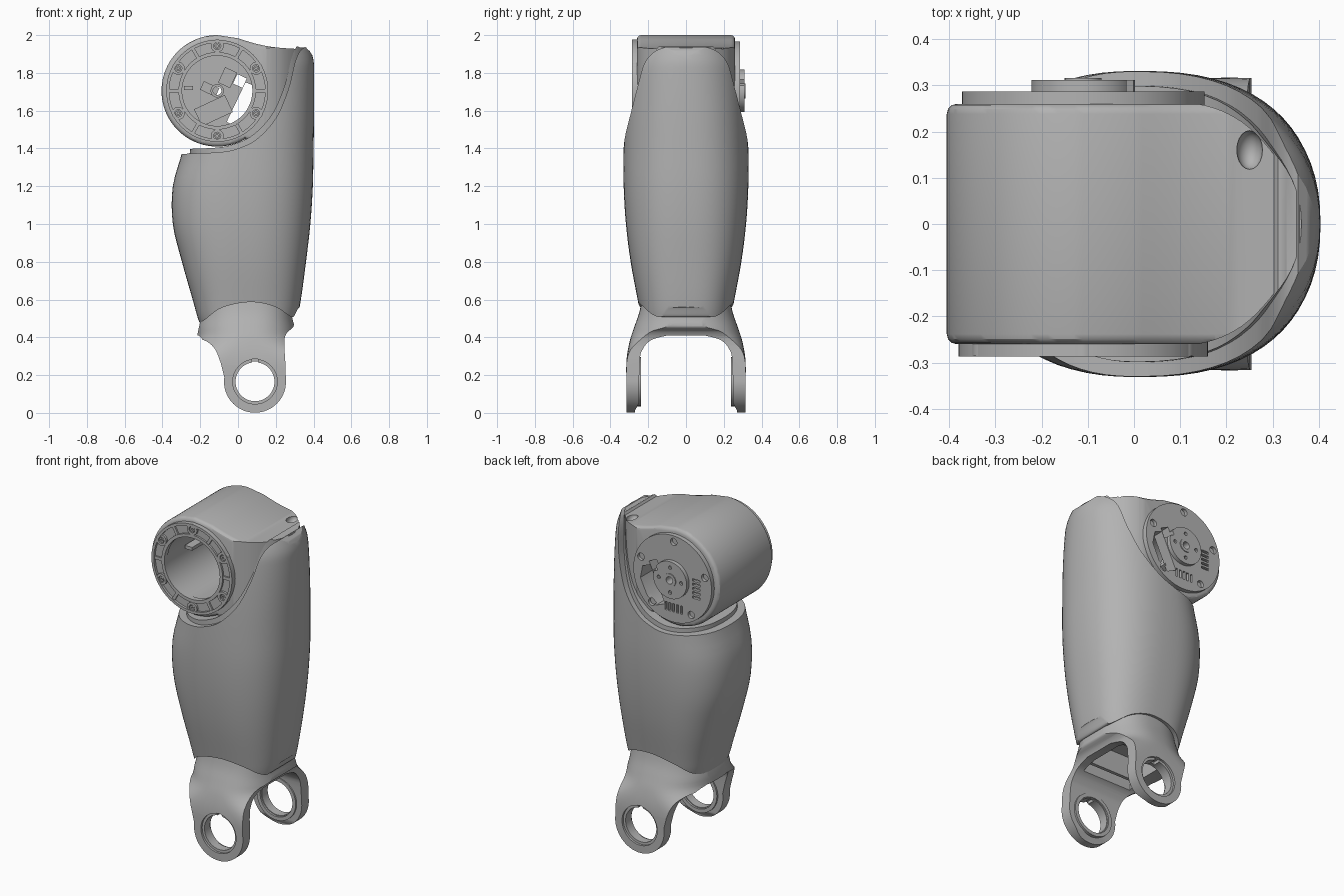
import bpy, bmesh
from math import cos, sin, pi, radians
from mathutils import Matrix, Vector

if "Cube" in bpy.data.objects:
    bpy.data.objects.remove(bpy.data.objects["Cube"])

GREY = (0.45, 0.45, 0.45, 1)
metal = bpy.data.materials.new("satin grey")
metal.use_nodes = True
metal.diffuse_color = GREY
metal.node_tree.nodes["Principled BSDF"].inputs["Base Color"].default_value = GREY

HX, HZ = -0.11, 1.705     # hip axis
KX, KZ = 0.09, 0.165      # knee axis


def finish(name, bm):
    bmesh.ops.recalc_face_normals(bm, faces=bm.faces)
    mesh = bpy.data.meshes.new(name)
    bm.to_mesh(mesh)
    bm.free()
    mesh.materials.append(metal)
    ob = bpy.data.objects.new(name, mesh)
    bpy.context.collection.objects.link(ob)
    return ob


def smooth(pts, k=5):
    """Catmull-Rom through tuples of any length."""
    out = []
    for i in range(len(pts) - 1):
        quad = [pts[max(i - 1, 0)], pts[i], pts[i + 1], pts[min(i + 2, len(pts) - 1)]]
        for s in range(k):
            t = s / k
            out.append(tuple(b + t * (c - a) / 2 + t * t * (a - 2.5 * b + 2 * c - d / 2)
                             + t ** 3 * (1.5 * (b - c) + (d - a) / 2)
                             for a, b, c, d in zip(*quad)))
    return out + [pts[-1]]


def arc(cx, cz, r, start=0, end=360, n=48):
    steps = n if end - start == 360 else n + 1
    angles = [radians(start + (end - start) * i / n) for i in range(steps)]
    return [(cx + r * cos(a), cz + r * sin(a)) for a in angles]


def prism(name, pts, axis, lo, hi, bevel=0):
    place = {"x": lambda a, b: (lo, a, b), "y": lambda a, b: (a, lo, b),
             "z": lambda a, b: (a, b, lo)}[axis]
    bm = bmesh.new()
    face = bm.faces.new([bm.verts.new(place(*p)) for p in pts])
    new = bmesh.ops.extrude_face_region(bm, geom=[face])["geom"]
    shift = Vector([hi - lo if axis == c else 0 for c in "xyz"])
    bmesh.ops.translate(bm, vec=shift, verts=[v for v in new if isinstance(v, bmesh.types.BMVert)])
    if bevel:
        caps = {e for f in bm.faces if len(f.verts) > 4 for e in f.edges}
        bmesh.ops.bevel(bm, geom=list(caps), offset=bevel, segments=3, profile=0.5, affect="EDGES")
    return finish(name, bm)


def loft(name, cx, sections, n=72):
    """Superellipse sections: z, left x, right x, half depth, exponent; widest at cx."""
    bm = bmesh.new()
    rings = []
    for z, x0, x1, hy, e in smooth(sections, 4):
        ring = []
        for i in range(n):
            c, s = cos(2 * pi * i / n), sin(2 * pi * i / n)
            px, py = [abs(v) ** (2 / e) * (1 if v > 0 else -1) for v in (c, s)]
            ring.append(bm.verts.new((cx + px * (x1 - cx if px > 0 else cx - x0), hy * py, z)))
        rings.append(ring)
    for a, b in zip(rings, rings[1:]):
        for i in range(n):
            j = (i + 1) % n
            bm.faces.new((a[i], a[j], b[j], b[i]))
    bm.faces.new(rings[0])
    bm.faces.new(rings[-1])
    return finish(name, bm)


def cut(ob, tool, op="DIFFERENCE"):
    mod = ob.modifiers.new("cut", "BOOLEAN")
    mod.operation, mod.object, mod.solver = op, tool, "EXACT"
    bpy.context.view_layer.objects.active = ob
    bpy.ops.object.modifier_apply(modifier=mod.name)
    bpy.data.objects.remove(tool)
    return ob


def disc(name, r, y0, y1, cx=HX, cz=HZ, hole=0, n=64):
    ob = prism(name, arc(cx, cz, r, n=n), "y", y0, y1)
    if hole:
        cut(ob, prism("cutter", arc(cx, cz, hole, n=n), "y", y0 - 0.1, y1 + 0.1))
    return ob


def slab(name, cx, cz, w, h, y0, y1, turn=0):
    t = radians(turn)
    pts = [(cx + a * w / 2 * cos(t) - b * h / 2 * sin(t), cz + a * w / 2 * sin(t) + b * h / 2 * cos(t))
           for a, b in ((-1, -1), (1, -1), (1, 1), (-1, 1))]
    return prism(name, pts, "y", y0, y1)


# Thigh shell, trimmed by the hip scoop and the arched lower edge
shell = loft("thigh_shell", 0.01, [
    (0.40, -0.175, 0.28, 0.21, 2.8), (0.50, -0.212, 0.312, 0.236, 2.8),
    (0.60, -0.24, 0.333, 0.256, 2.7), (0.80, -0.297, 0.36, 0.293, 2.6),
    (1.00, -0.345, 0.383, 0.318, 2.5), (1.20, -0.345, 0.396, 0.33, 2.45),
    (1.40, -0.292, 0.40, 0.33, 2.4), (1.60, -0.27, 0.403, 0.324, 2.35),
    (1.78, -0.26, 0.403, 0.315, 2.25), (1.87, -0.25, 0.399, 0.305, 2.15), (1.96, -0.25, 0.37, 0.27, 2.1)])
scoop = smooth([(-0.6, 1.34), (-0.3, 1.37), (-0.1, 1.38), (0.0, 1.40), (0.1, 1.45), (0.2, 1.56),
                (0.265, 1.71), (0.30, 1.85), (0.325, 1.91), (0.355, 1.937)])
cut(shell, prism("cutter", scoop + [(0.38, 1.915), (0.45, 1.80), (0.6, 2.3), (-0.6, 2.3)], "y", -1, 1))
arch = smooth([(-0.4, 0.48), (-0.22, 0.478), (-0.18, 0.49), (-0.1, 0.55), (0.0, 0.58), (0.1, 0.585),
               (0.2, 0.56), (0.27, 0.515), (0.295, 0.51), (0.32, 0.555), (0.36, 0.58)])
cut(shell, prism("cutter", arch + [(0.5, 0.2), (-0.4, 0.2)], "y", -1, 1))

# Raised lip between the shell and the drum
lip = loft("scoop_lip", 0.01, [(1.2, -0.265, 0.36, 0.295, 2.4), (1.5, -0.25, 0.37, 0.297, 2.3),
                               (1.94, -0.24, 0.362, 0.265, 2.1)])
raised = [(x - 0.018, z + 0.024) for x, z in scoop[:-4]]
cut(lip, prism("cutter", raised + [(0.33, 1.934), (0.6, 1.934), (0.6, 2.3), (-0.6, 2.3)], "y", -1, 1))

# Hip housing: drum flowing into the shell
drum = arc(HX, HZ, 0.295, 90, 300, 56) + [(0.12, 1.42), (0.37, 1.5), (0.37, 1.922)]
drum += smooth([(0.31, 1.927), (0.2, 1.935), (0.1, 1.953), (0.0, 1.983)], 4)
housing = prism("hip_housing", drum, "y", -0.26, 0.26, bevel=0.022)
plan = [(-0.5, -0.3), (0.1, -0.3)] + smooth(
    [(0.13, -0.262), (0.19, -0.245), (0.25, -0.208), (0.31, -0.14), (0.342, -0.07), (0.352, 0.0),
     (0.342, 0.07), (0.31, 0.14), (0.25, 0.208), (0.19, 0.245), (0.13, 0.262)], 4) + [(0.1, 0.3), (-0.5, 0.3)]
cut(housing, prism("cutter", plan, "z", 1, 2.3), "INTERSECT")
cut(housing, disc("cutter", 0.19, -0.4, 0.22))
bm = bmesh.new()
bmesh.ops.create_uvsphere(bm, u_segments=20, v_segments=12, radius=1,
                          matrix=Matrix.Translation((0.25, 0.16, 1.93)) @ Matrix.Diagonal((0.028, 0.042, 0.035, 1)))
cut(housing, finish("cutter", bm))

# Front bearing ring with six screw lugs
disc("front_ring", 0.268, -0.272, -0.25, hole=0.188)
disc("front_outer_rim", 0.27, -0.287, -0.25, hole=0.254)
disc("front_inner_rim", 0.205, -0.283, -0.25, hole=0.186)
for k in range(6):
    x, z = arc(HX, HZ, 0.238, 30, 390, 6)[k]
    disc(f"front_lug_{k}", 0.034, -0.285, -0.25, x, z, hole=0.019, n=20)
    disc(f"front_screw_{k}", 0.015, -0.282, -0.25, x, z, hole=0.006, n=12)
    x, z = arc(HX, HZ, 0.23, 60, 420, 6)[k]
    slab(f"front_rib_{k}", x, z, 0.05, 0.018, -0.281, -0.25, 60 + 60 * k)

# Rear cover with boss, openings, vents and screw holes
cover = disc("rear_cover", 0.262, 0.25, 0.287)
boss = disc("rear_boss", 0.112, 0.28, 0.311)
opening = [(0.04, 1.75), (0.09, 1.73), (0.105, 1.655), (0.06, 1.56), (0.0, 1.515), (-0.06, 1.54)]
for ob in (housing, cover, boss):
    cut(ob, prism("cutter", opening, "y", 0.1, 0.5))
    cut(ob, slab("cutter", 0.01, 1.757, 0.055, 0.055, 0.1, 0.5, -25))
    cut(ob, disc("cutter", 0.022, 0.1, 0.5))
for k in range(5):
    cut(cover, slab("cutter", -0.17 + 0.026 * k, 1.53, 0.014, 0.05, 0.27, 0.4))
    cut(cover, slab("cutter", -0.27, 1.63 + 0.026 * k, 0.05, 0.014, 0.27, 0.4))
for x, z in arc(HX, HZ, 0.225, 20, 380, 5):
    cut(cover, disc("cutter", 0.022, 0.268, 0.4, x, z, n=20))
for x, z in arc(HX, HZ, 0.075, 0, 360, 4):
    cut(boss, disc("cutter", 0.011, 0.295, 0.4, x, z, n=12))
disc("rear_boss_collar", 0.04, 0.30, 0.316, hole=0.022, n=32)

# Fittings inside the drum
disc("inner_collar", 0.035, 0.16, 0.23, hole=0.022, n=32)
slab("inner_block", -0.13, 1.60, 0.18, 0.10, 0.17, 0.23, 25)
slab("inner_bracket", -0.15, 1.715, 0.09, 0.05, 0.18, 0.23, -25)
slab("inner_bridge", -0.055, 1.775, 0.07, 0.09, 0.19, 0.23, -25)
slab("inner_rail", -0.262, 1.72, 0.05, 0.02, -0.1, 0.23)

# Knee fork: tapered block trimmed to the arm outline and opened between the arms
fork = loft("knee_fork", 0.06, [
    (-0.1, -0.35, 0.50, 0.316, 9), (0.15, -0.35, 0.50, 0.316, 9), (0.28, -0.27, 0.42, 0.315, 5),
    (0.38, -0.222, 0.325, 0.298, 2.7), (0.46, -0.212, 0.302, 0.272, 2.4), (0.55, -0.193, 0.29, 0.243, 2.5),
    (0.70, -0.185, 0.28, 0.22, 2.6)])
outline = smooth([(-0.19, 0.69), (-0.195, 0.52), (-0.215, 0.41), (-0.2, 0.392), (-0.16, 0.375),
                  (-0.12, 0.335), (-0.09, 0.26)], 4)
outline += arc(KX, KZ, 0.164, 172, 365, 40)
outline += smooth([(0.25, 0.28), (0.245, 0.38), (0.26, 0.425), (0.295, 0.46), (0.285, 0.52), (0.28, 0.69)], 4)
cut(fork, prism("cutter", outline, "y", -1, 1), "INTERSECT")
half = smooth([(0.25, 0.05), (0.245, 0.27), (0.23, 0.335), (0.185, 0.385), (0.1, 0.41)], 4)
gap = [(0.27, -0.2), (0.27, 0.012)] + half
cut(fork, prism("cutter", gap + [(-y, z) for y, z in reversed(gap)], "x", -1, 1))
cut(fork, prism("cutter", [(-0.13, -0.19), (0.2, -0.19), (0.2, 0.19), (-0.13, 0.19)], "z", 0.3, 0.54))
cut(fork, disc("cutter", 0.103, -1, 1, KX, KZ))
cut(fork, slab("cutter", KX, KZ + 0.105, 0.03, 0.03, -1, 1))
for side, s in (("front", -1), ("back", 1)):
    y = sorted((s * 0.303, s * 0.4))
    cut(fork, disc("cutter", 0.118, *y, KX, KZ))
    y = sorted((s * 0.238, s * 0.26))
    disc(f"{side}_knee_lip", 0.13, *y, KX, KZ, hole=0.108)
    y = sorted((s * 0.13, s * 0.15))
    slab(f"{side}_fork_rib", 0.035, 0.48, 0.34, 0.14, *y)

# Smooth shading with crisp edges
for ob in bpy.context.scene.objects:
    ob.select_set(ob.type == "MESH")
bpy.context.view_layer.objects.active = shell
bpy.ops.object.shade_smooth_by_angle(angle=radians(30))
